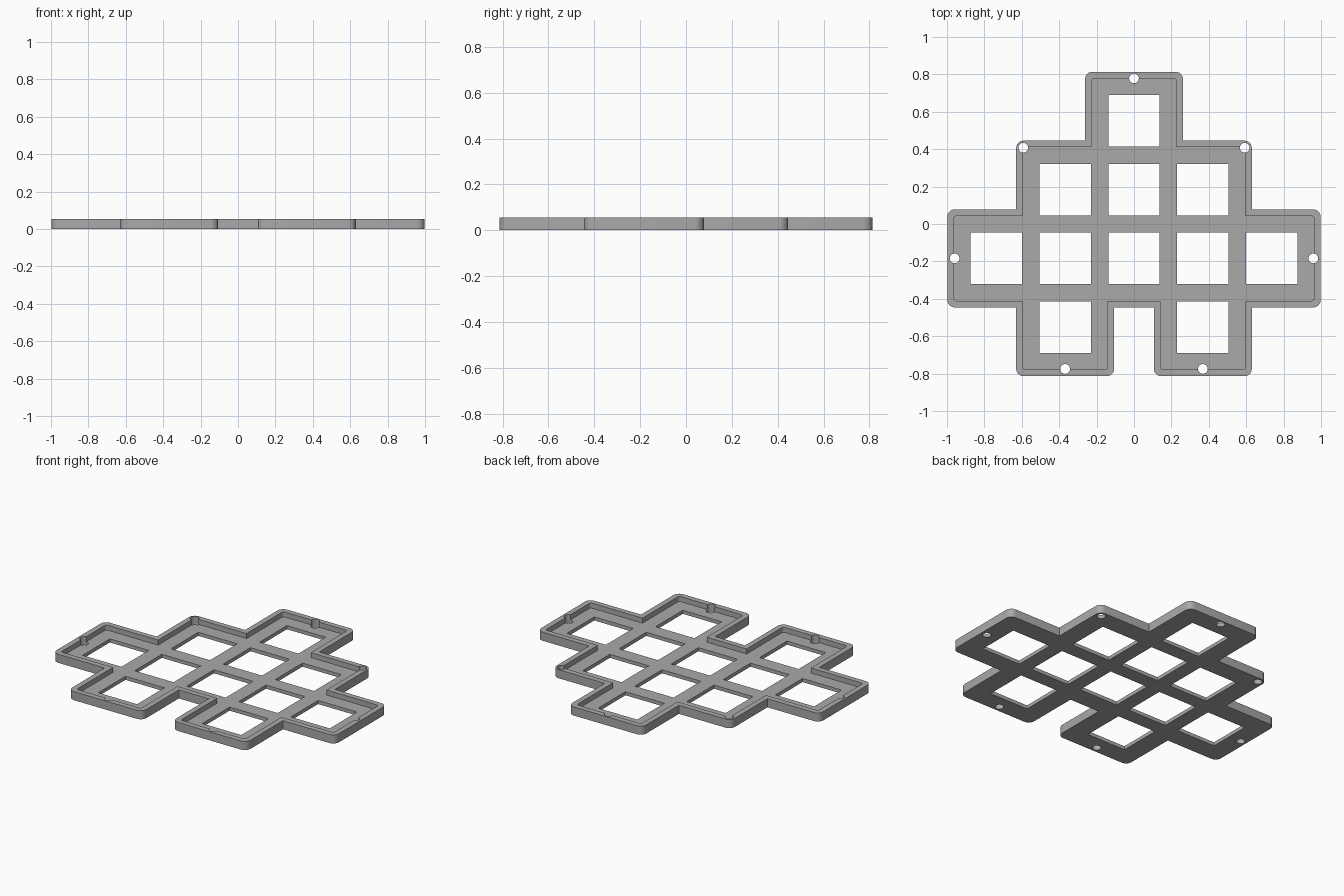
import bpy, bmesh, math
from mathutils import Vector

cube = bpy.data.objects.get("Cube")
if cube:
    bpy.data.objects.remove(cube, do_unlink=True)

PITCH = 0.368      # spacing of the windows
HALF = 0.262       # outer margin around a window centre
WALL = 0.035       # rim thickness
WINDOW = 0.1375    # half width of a window
FLOOR, TOP = 0.023, 0.055
ROWS = [PITCH * k for k in (1.5, 0.5, -0.5, -1.5)]

grey = bpy.data.materials.new("plain_grey")
grey.use_nodes = True
colour = (0.40, 0.40, 0.40, 1)
grey.diffuse_color = colour
grey.node_tree.nodes["Principled BSDF"].inputs["Base Color"].default_value = colour


def outline(m):
    """Stepped outline at margin m around the window centres, clockwise."""
    a, b, c, d = ROWS
    half = [(m, a + m), (m, b + m), (PITCH + m, b + m), (PITCH + m, c + m),
            (2 * PITCH + m, c + m), (2 * PITCH + m, c - m), (PITCH + m, c - m),
            (PITCH + m, d - m), (PITCH - m, d - m), (PITCH - m, c - m)]
    return [Vector(p) for p in half + [(-x, y) for x, y in reversed(half)]]


def round_convex(points, radius, steps=6):
    """Round the outward corners and leave the inward ones sharp."""
    result = []
    for i, p in enumerate(points):
        before = (points[i - 1] - p).normalized()
        after = (points[(i + 1) % len(points)] - p).normalized()
        if before.x * after.y - before.y * after.x < 0:
            result.append(p)
            continue
        centre = p + (before + after) * radius
        for s in range(steps + 1):
            t = s / steps * math.pi / 2
            result.append(centre - after * radius * math.cos(t) - before * radius * math.sin(t))
    return result


def prisms(name, loops, low, high):
    """One object made of each loop extruded from low to high."""
    bm = bmesh.new()
    for loop in loops:
        face = bm.faces.new([bm.verts.new((p[0], p[1], low)) for p in loop])
        new = bmesh.ops.extrude_face_region(bm, geom=[face])["geom"]
        bmesh.ops.translate(bm, vec=(0, 0, high - low),
                            verts=[v for v in new if isinstance(v, bmesh.types.BMVert)])
    bmesh.ops.recalc_face_normals(bm, faces=bm.faces)
    mesh = bpy.data.meshes.new(name)
    bm.to_mesh(mesh)
    bm.free()
    obj = bpy.data.objects.new(name, mesh)
    bpy.context.collection.objects.link(obj)
    mesh.materials.append(grey)
    return obj


def square(x, y, h):
    return [(x - h, y - h), (x + h, y - h), (x + h, y + h), (x - h, y + h)]


def circle(x, y, r, n=24):
    return [(x + r * math.cos(math.tau * k / n), y + r * math.sin(math.tau * k / n))
            for k in range(n)]


# Solid tray body
tray = prisms("tray", [round_convex(outline(HALF), 0.04)], 0, TOP)

# Recess inside the rim
recess = prisms("recess_cutter", [round_convex(outline(HALF - WALL), 0.015)], FLOOR, TOP + 0.1)

# Window grid
columns = [(0,), (-1, 0, 1), (-2, -1, 0, 1, 2), (-1, 1)]
windows = prisms("window_cutter", [square(c * PITCH, y, WINDOW)
                                   for y, row in zip(ROWS, columns) for c in row], -0.1, 0.2)

# Screw holes through the rim
edge = HALF - WALL
spots = [(0, ROWS[0] + edge)]
for s in (-1, 1):
    spots += [(s * (PITCH + edge - 0.003), ROWS[1] + edge - 0.003),
              (s * (2 * PITCH + edge - 0.004), ROWS[2]), (s * PITCH, ROWS[3] - edge + 0.004)]
screws = prisms("screw_cutter", [circle(x, y, 0.026) for x, y in spots], -0.1, 0.2)

# Cut everything and bake the result
cutters = (recess, windows, screws)
for cutter in cutters:
    mod = tray.modifiers.new(cutter.name, "BOOLEAN")
    mod.operation, mod.solver, mod.object = "DIFFERENCE", "EXACT", cutter
    cutter.hide_render = True
bpy.ops.object.select_all(action="DESELECT")
tray.select_set(True)
bpy.context.view_layer.objects.active = tray
for cutter in cutters:
    bpy.ops.object.modifier_apply(modifier=cutter.name)
    bpy.data.objects.remove(cutter, do_unlink=True)
bpy.ops.object.shade_smooth_by_angle(angle=math.radians(30))
